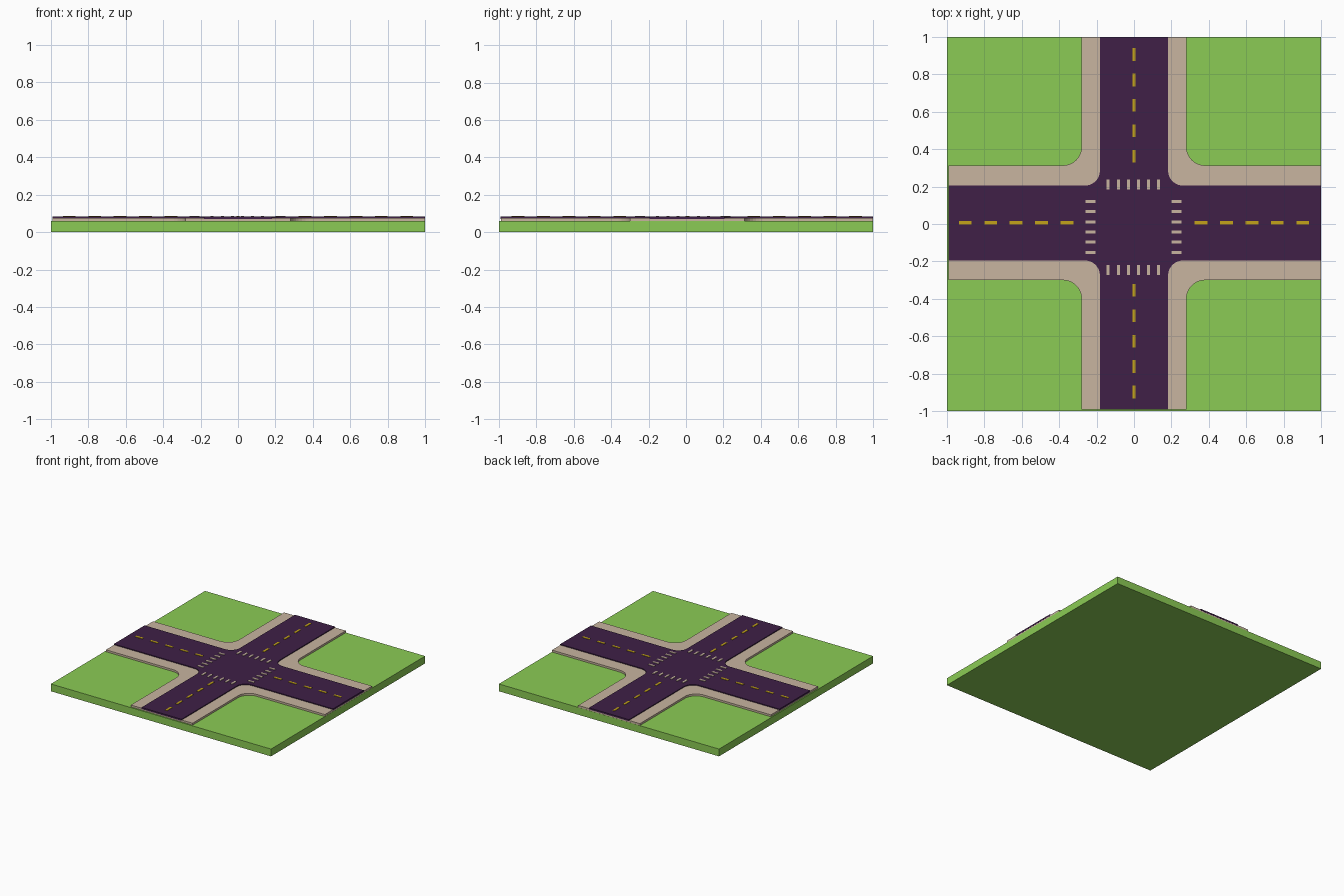
import bpy, bmesh, math

if "Cube" in bpy.data.objects:
    bpy.data.objects.remove(bpy.data.objects["Cube"])


def material(name, rgb):
    m = bpy.data.materials.new(name)
    m.diffuse_color = (*rgb, 1)
    m.use_nodes = True
    m.node_tree.nodes["Principled BSDF"].inputs["Base Color"].default_value = m.diffuse_color
    return m


GREEN = material("grass_green", (0.26, 0.60, 0.09))
TAN = material("pavement_tan", (0.58, 0.46, 0.35))
DARK = material("asphalt_purple", (0.05, 0.014, 0.063))
YELLOW = material("marking_yellow", (0.55, 0.37, 0.01))


def finish(name, bm, mat):
    bmesh.ops.recalc_face_normals(bm, faces=bm.faces)
    me = bpy.data.meshes.new(name)
    bm.to_mesh(me)
    bm.free()
    me.materials.append(mat)
    ob = bpy.data.objects.new(name, me)
    bpy.context.collection.objects.link(ob)
    return ob


def add_box(bm, x0, x1, y0, y1, z0, z1):
    verts = bmesh.ops.create_cube(bm, size=1)["verts"]
    for v in verts:
        v.co.x = x1 if v.co.x > 0 else x0
        v.co.y = y1 if v.co.y > 0 else y0
        v.co.z = z1 if v.co.z > 0 else z0


def cross_slab(name, hx, y0, y1, low, high, r, z0, z1, mat, steps=8):
    """Plus-shaped slab whose four inner corners are filleted."""
    def fillet(cx, cy, a0, a1):
        return [(cx + r * math.cos(a0 + (a1 - a0) * i / steps),
                 cy + r * math.sin(a0 + (a1 - a0) * i / steps))
                for i in range(steps + 1)]
    p = math.pi
    pts = [(high, y0), (high, y1)]
    pts += fillet(hx + r, y1 + r, 1.5 * p, p)
    pts += [(hx, high), (-hx, high)]
    pts += fillet(-hx - r, y1 + r, 0, -0.5 * p)
    pts += [(low, y1), (low, y0)]
    pts += fillet(-hx - r, y0 - r, 0.5 * p, 0)
    pts += [(-hx, low), (hx, low)]
    pts += fillet(hx + r, y0 - r, p, 0.5 * p)
    bm = bmesh.new()
    face = bm.faces.new([bm.verts.new((x, y, z0)) for x, y in pts])
    top = bmesh.ops.extrude_face_region(bm, geom=[face], use_keep_orig=True)["geom"]
    bmesh.ops.translate(bm, vec=(0, 0, z1 - z0),
                        verts=[g for g in top if isinstance(g, bmesh.types.BMVert)])
    return finish(name, bm, mat)


# Grass base
bm = bmesh.new()
add_box(bm, -1, 1, -1, 1, 0, 0.06)
finish("grass_base", bm, GREEN)

# Sidewalk and road crosses
cross_slab("sidewalk", 0.28, -0.30, 0.313, -0.99, 0.999, 0.10, 0.052, 0.076, TAN)
cross_slab("road", 0.182, -0.195, 0.205, -0.992, 1.0, 0.08, 0.070, 0.083, DARK)

# Yellow centre dashes on the four arms
bm = bmesh.new()
for i in range(5):
    for s in (-1, 1):
        c = s * (0.358 + 0.136 * i)
        add_box(bm, c - 0.034, c + 0.034, -0.002, 0.016, 0.08, 0.086)
        add_box(bm, -0.009, 0.009, c - 0.030, c + 0.038, 0.08, 0.086)
finish("centre_dashes", bm, YELLOW)

# Crosswalk bars around the junction
bm = bmesh.new()
for i in range(6):
    x = -0.138 + 0.054 * i
    y = -0.152 + 0.0545 * i
    for c in (-0.246, 0.212):
        add_box(bm, x - 0.008, x + 0.008, c - 0.027, c + 0.027, 0.08, 0.087)
    for c in (-0.233, 0.227):
        add_box(bm, c - 0.027, c + 0.027, y - 0.008, y + 0.008, 0.08, 0.087)
finish("crosswalk_bars", bm, TAN)
